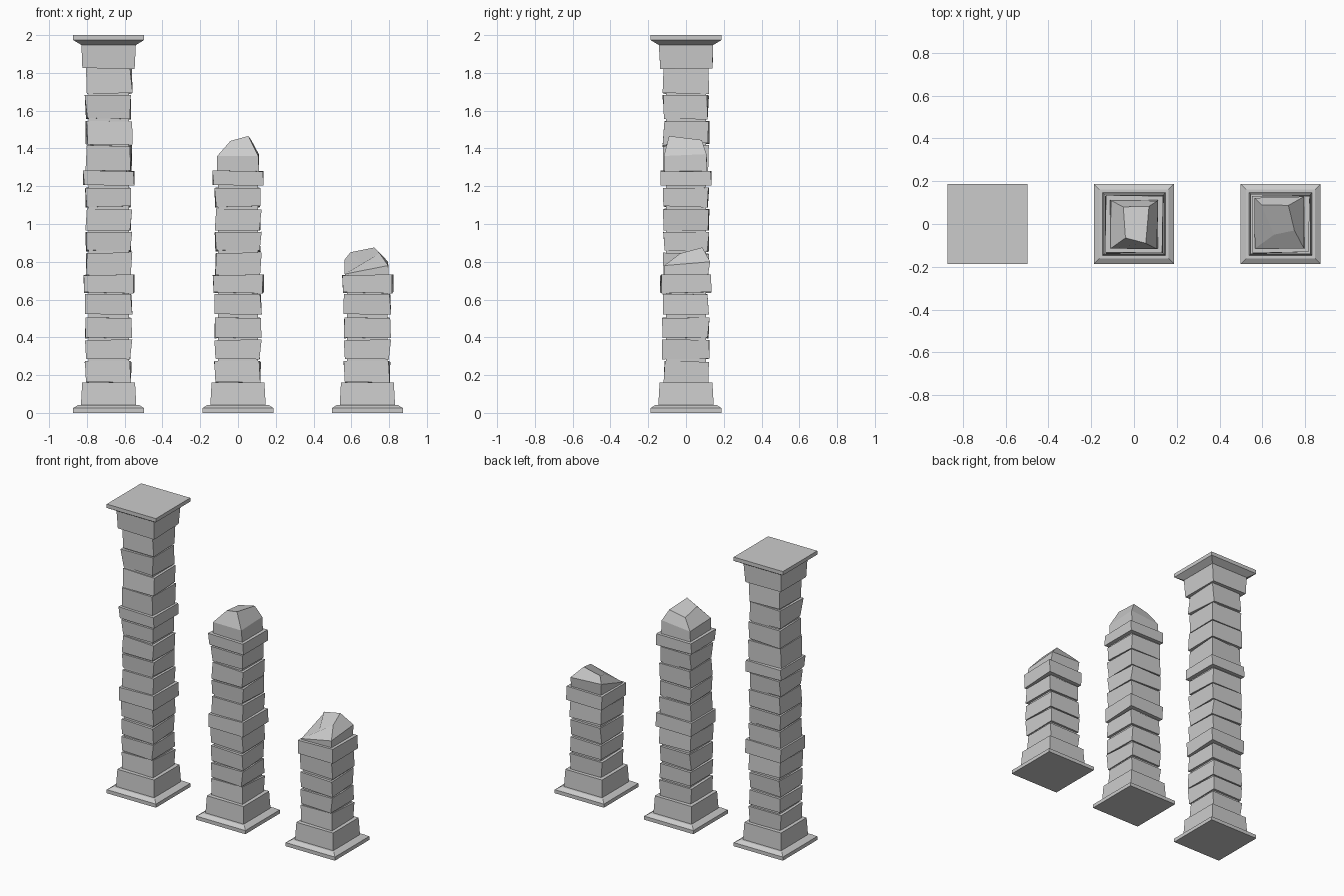
import bpy, random


def loft(name, rings):
    """Closed mesh through a stack of four-cornered rings."""
    verts = [v for ring in rings for v in ring]
    faces = [(3, 2, 1, 0)]
    for r in range(len(rings) - 1):
        for i in range(4):
            j = (i + 1) % 4
            faces.append((4 * r + i, 4 * r + j, 4 * r + 4 + j, 4 * r + 4 + i))
    n = len(verts)
    faces.append((n - 4, n - 3, n - 2, n - 1))
    mesh = bpy.data.meshes.new(name)
    mesh.from_pydata(verts, [], faces)
    obj = bpy.data.objects.new(name, mesh)
    bpy.context.collection.objects.link(obj)
    return obj


def square(cx, half, z, rng=None, wobble=0.0, tilt=0.0):
    ring = []
    for sx, sy in ((-1, -1), (1, -1), (1, 1), (-1, 1)):
        d = [rng.uniform(-1, 1) for _ in range(3)] if rng else (0, 0, 0)
        ring.append((cx + sx * half + d[0] * wobble,
                     sy * half + d[1] * wobble, z + d[2] * tilt))
    return ring


# Course heights shared by all pillars: bottom, top, half width
COURSES = [
    (0.16, 0.272, 0.119), (0.285, 0.387, 0.119), (0.398, 0.503, 0.119),
    (0.522, 0.627, 0.119), (0.637, 0.73, 0.134), (0.73, 0.845, 0.118),
    (0.857, 0.955, 0.118), (0.967, 1.078, 0.118), (1.09, 1.193, 0.118),
    (1.203, 1.28, 0.132), (1.28, 1.415, 0.117), (1.425, 1.545, 0.118),
    (1.557, 1.68, 0.119), (1.692, 1.825, 0.119),
]


def pillar(label, cx, count):
    # stepped base with chamfered foot plate
    loft(label + "_foot_plate", [square(cx, 0.188, 0), square(cx, 0.188, 0.025),
                                 square(cx, 0.162, 0.042)])
    loft(label + "_plinth", [square(cx, 0.147, 0.03), square(cx, 0.14, 0.16)])
    # recessed core seen in the joints
    top = COURSES[count - 1][1]
    loft(label + "_core", [square(cx, 0.107, 0.1), square(cx, 0.107, top - 0.015)])
    # uneven stone courses
    for k, (z0, z1, half) in enumerate(COURSES[:count]):
        rng = random.Random(k + 11)
        wob = 0.005 if half > 0.13 else 0.008
        loft(f"{label}_stone_{k + 1}", [square(cx, half, z0, rng, wob, 0.005),
                                        square(cx, half, z1, rng, wob, 0.004)])


def broken_top(name, cx, z, mid, crown):
    shift = lambda ring: [(cx + x, y, h) for x, y, h in ring]
    loft(name, [square(cx, 0.113, z), shift(mid), shift(crown)])


pillar("tall", -0.685, 14)
pillar("middle", 0.0, 10)
pillar("short", 0.685, 5)

# Capital and flared slab on the complete pillar
loft("capital", [square(-0.685, 0.137, 1.828, random.Random(3), 0.004, 0.008),
                 square(-0.685, 0.144, 1.95)])
loft("cap_slab", [square(-0.685, 0.145, 1.948), square(-0.685, 0.188, 1.974),
                  square(-0.685, 0.188, 2.0)])

# Jagged stumps on the two broken pillars
broken_top("middle_broken_top", 0.0, 1.26,
           [(-0.11, -0.115, 1.36), (0.107, -0.117, 1.36),
            (0.11, 0.108, 1.37), (-0.108, 0.11, 1.35)],
           [(-0.04, -0.065, 1.44), (0.055, -0.09, 1.466),
            (0.07, 0.083, 1.445), (-0.05, 0.08, 1.42)])
broken_top("short_broken_top", 0.685, 0.71,
           [(-0.12, -0.115, 0.735), (0.11, -0.115, 0.78),
            (0.11, 0.128, 0.80), (-0.122, 0.122, 0.81)],
           [(-0.03, -0.05, 0.79), (0.065, -0.03, 0.845),
            (0.037, 0.087, 0.876), (-0.09, 0.09, 0.85)])
